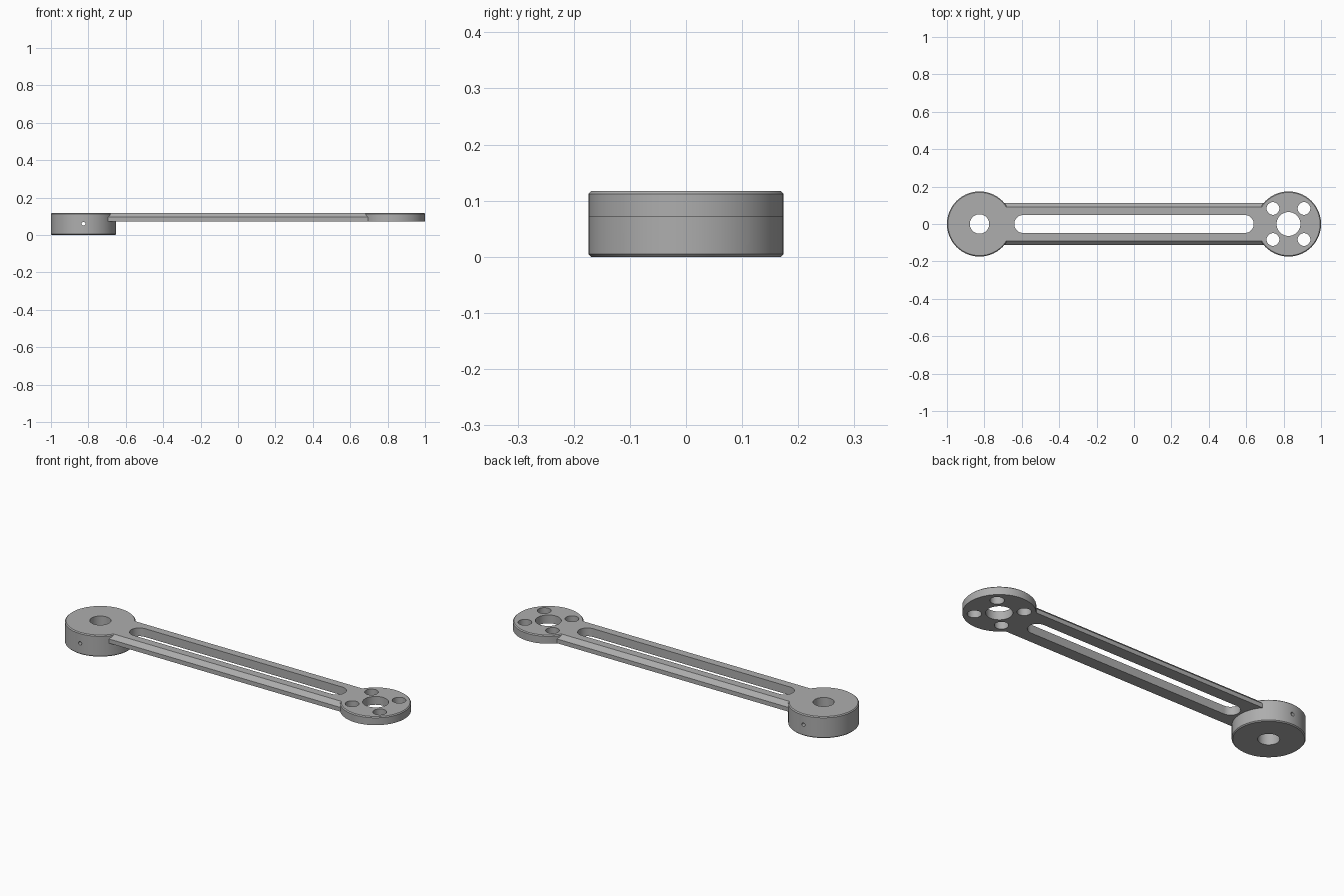
import bpy, bmesh, math
from mathutils import Matrix

default = bpy.data.objects.get("Cube")
if default:
    bpy.data.objects.remove(default, do_unlink=True)

TOP, PLATE = 0.117, 0.072      # top face and underside of the thin plate
END, RADIUS = 0.826, 0.174     # hub centre distance and hub radius
CHAMFER = 0.005

grey = bpy.data.materials.new("satin grey")
grey.use_nodes = True
colour = (0.42, 0.42, 0.42, 1)
grey.diffuse_color = colour
grey.node_tree.nodes["Principled BSDF"].inputs["Base Color"].default_value = colour


def make_object(name, bm):
    bmesh.ops.recalc_face_normals(bm, faces=bm.faces)
    mesh = bpy.data.meshes.new(name)
    bm.to_mesh(mesh)
    bm.free()
    mesh.materials.append(grey)
    obj = bpy.data.objects.new(name, mesh)
    bpy.context.collection.objects.link(obj)
    return obj


def extrude(name, outline, offset):
    """Solid from a closed outline pushed along an offset."""
    bm = bmesh.new()
    face = bm.faces.new([bm.verts.new(p) for p in outline])
    new = bmesh.ops.extrude_face_region(bm, geom=[face])["geom"]
    bmesh.ops.translate(bm, vec=offset, verts=[v for v in new if isinstance(v, bmesh.types.BMVert)])
    return make_object(name, bm)


def disc(name, x, z0, z1, bevel_bottom):
    """Round hub with chamfered rims."""
    bm = bmesh.new()
    bmesh.ops.create_cone(bm, cap_ends=True, segments=96, radius1=RADIUS, radius2=RADIUS,
                          depth=z1 - z0, matrix=Matrix.Translation((x, 0, (z0 + z1) / 2)))
    middle = (z0 + z1) / 2
    rims = [e for e in bm.edges if abs(e.verts[0].co.z - e.verts[1].co.z) < 1e-5
            and (bevel_bottom or e.verts[0].co.z > middle)]
    bmesh.ops.bevel(bm, geom=rims, offset=CHAMFER, segments=1, affect='EDGES')
    return make_object(name, bm)


def drill(x, y, radius, segments=48):
    bm = bmesh.new()
    bmesh.ops.create_cone(bm, cap_ends=True, segments=segments, radius1=radius, radius2=radius,
                          depth=0.6, matrix=Matrix.Translation((x, y, 0)))
    return make_object("drill", bm)


def combine(target, tool, operation):
    mod = target.modifiers.new(operation.lower(), 'BOOLEAN')
    mod.operation, mod.solver, mod.object = operation, 'EXACT', tool
    bpy.context.view_layer.objects.active = target
    bpy.ops.object.modifier_apply(modifier=mod.name)
    bpy.data.objects.remove(tool, do_unlink=True)


# Connecting bar with chamfered upper edges
half, slope = 0.113, 0.022
section = [(half, PLATE), (half, TOP - slope), (half - slope, TOP)]
section += [(-y, z) for y, z in reversed(section)]
arm = extrude("link_arm", [(-END, y, z) for y, z in section], (2 * END, 0, 0))

# Thick hub on the right, thin flange on the left
combine(arm, disc("thick_hub", -END, 0, TOP, True), 'UNION')
combine(arm, disc("thin_flange", END, PLATE, TOP, False), 'UNION')

# Long rounded slot
r, reach, steps = 0.048, 0.64, 24
slot = []
for side in (1, -1):
    for i in range(steps + 1):
        a = math.pi * (i / steps - 0.5)
        slot.append((side * (reach - r + r * math.cos(a)), side * r * math.sin(a), 0))
combine(arm, extrude("slot", slot, (0, 0, 0.3)), 'DIFFERENCE')

# Bores and bolt holes
combine(arm, drill(-END, 0, 0.052), 'DIFFERENCE')
combine(arm, drill(END, 0, 0.064), 'DIFFERENCE')
for sx in (-1, 1):
    for sy in (-1, 1):
        combine(arm, drill(END + sx * 0.083, sy * 0.083, 0.034, 32), 'DIFFERENCE')

# Set-screw hole through the sides of the thick hub
bm = bmesh.new()
bmesh.ops.create_cone(bm, cap_ends=True, segments=20, radius1=0.01, radius2=0.01, depth=0.6,
                      matrix=Matrix.Translation((-END, 0, 0.06)) @ Matrix.Rotation(math.pi / 2, 4, 'X'))
combine(arm, make_object("set_screw_drill", bm), 'DIFFERENCE')

# Smooth round walls, crisp edges
bpy.ops.object.select_all(action='DESELECT')
arm.select_set(True)
bpy.context.view_layer.objects.active = arm
bpy.ops.object.shade_smooth_by_angle(angle=math.radians(25))
